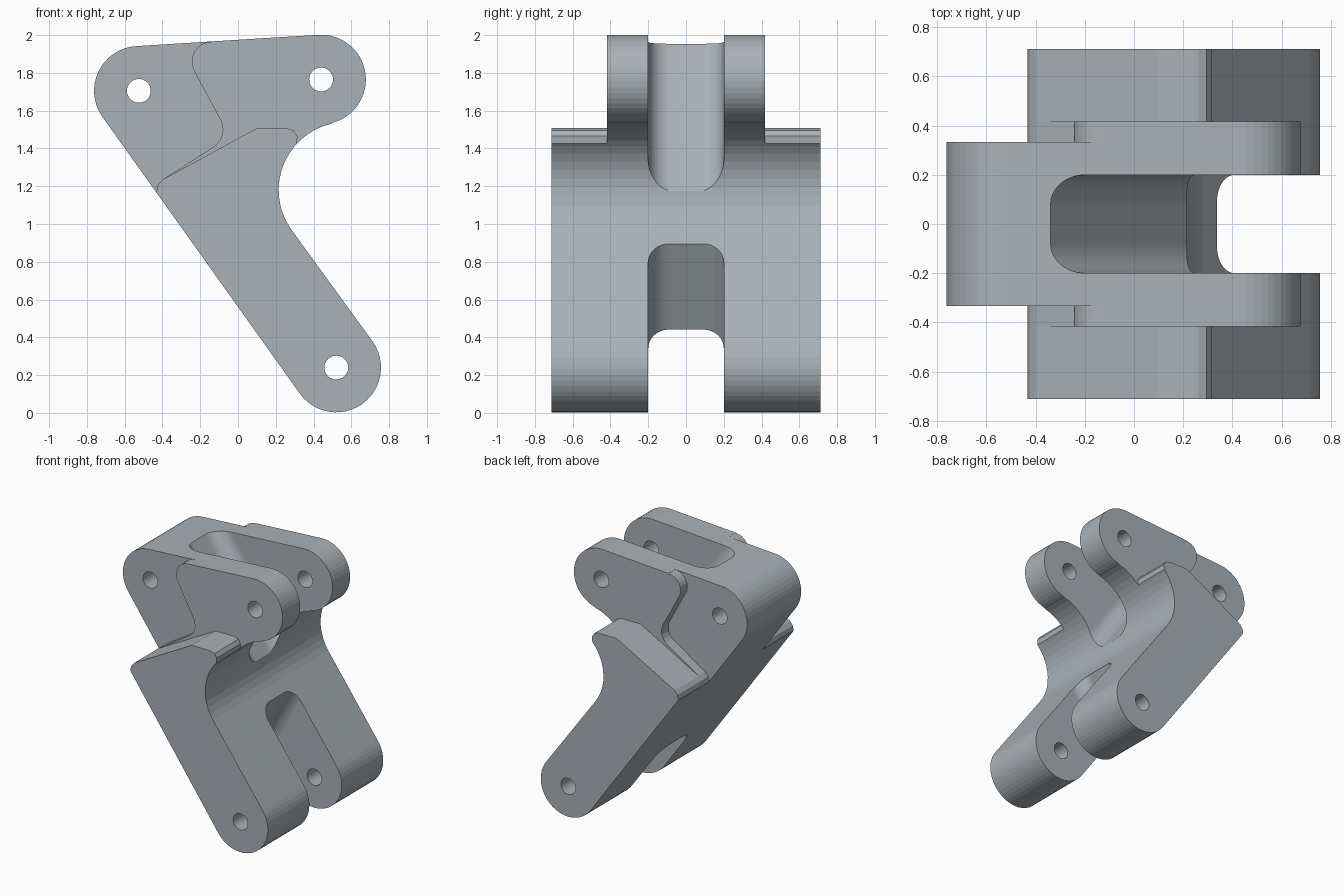
import bpy, bmesh
from math import cos, sin, radians
from mathutils import Vector

if "Cube" in bpy.data.objects:
    bpy.data.objects.remove(bpy.data.objects["Cube"], do_unlink=True)

# Material
steel = bpy.data.materials.new("steel_grey")
steel.use_nodes = True
colour = (0.40, 0.44, 0.47, 1)
steel.diffuse_color = colour
steel.node_tree.nodes["Principled BSDF"].inputs["Base Color"].default_value = colour


def arc(centre, r, a, b, step=7.5):
    """Points on an arc from angle a to angle b, in degrees."""
    n = max(2, round(abs(b - a) / step))
    angles = [radians(a + (b - a) * i / n) for i in range(n + 1)]
    return [(centre[0] + r * cos(t), centre[1] + r * sin(t)) for t in angles]


def prism(name, points, offset):
    """Solid made by sweeping a closed loop of 3D points along an offset."""
    bm = bmesh.new()
    face = bm.faces.new([bm.verts.new(p) for p in points])
    ext = bmesh.ops.extrude_face_region(bm, geom=[face])
    moved = [v for v in ext["geom"] if isinstance(v, bmesh.types.BMVert)]
    bmesh.ops.translate(bm, verts=moved, vec=offset)
    bmesh.ops.recalc_face_normals(bm, faces=bm.faces)
    mesh = bpy.data.meshes.new(name)
    bm.to_mesh(mesh)
    bm.free()
    mesh.materials.append(steel)
    obj = bpy.data.objects.new(name, mesh)
    bpy.context.collection.objects.link(obj)
    return obj


def plate(name, outline, y0, y1):
    return prism(name, [(x, y0, z) for x, z in outline], Vector((0, y1 - y0, 0)))


def slot(name, origin, tilt, radius, low, high, half=0.2, depth=1.5):
    """Rounded channel whose end wall passes through origin, opening along tilt."""
    t = radians(tilt)
    out = Vector((cos(t), 0, sin(t)))
    along = Vector((-sin(t), 0, cos(t)))
    base = Vector((origin[0], 0, origin[1])) + along * low
    section = [(depth, -half), (depth, half)]
    section += arc((radius, half - radius), radius, 90, 180)
    section += arc((radius, radius - half), radius, 180, 270)
    loop = [base + out * u + Vector((0, v, 0)) for u, v in section]
    return prism(name, loop, along * (high - low))


# Pivot centres and the hollow between the two right-hand pivots
left_pivot, right_pivot, foot_pivot = (-0.525, 1.705), (0.44, 1.765), (0.52, 0.24)
hollow = (0.575, 1.18)
R = 0.237

# Full-width body outline
body = (arc(left_pivot, R, 215.5, 93.6)
        + arc(right_pivot, R, 93.6, -77)
        + arc(hollow, 0.36, 103, 215.5)
        + arc(foot_pivot, R, 35.5, -144.5))
bracket = plate("pivot_bracket", body, -0.712, 0.712)

# Top edge of the wide foot slabs
shoulder = [(-0.433, 1.165), (-0.425, 1.205), (-0.40, 1.235), (0.10, 1.507),
            (0.26, 1.507), (0.295, 1.495), (0.315, 1.465), (0.311, 1.425)]
above_shoulder = ([(-0.9, 1.165)] + shoulder
                  + [(0.9, 1.425), (0.9, 2.2), (-0.9, 2.2)])

# Rear edge of the right-hand lugs
lug_edge = ([(-0.14, 2.2)] + arc((-0.14, 1.86), 0.105, 90, 208, 15)
            + arc((-0.19, 1.50), 0.11, 30, -62, 15))
behind_lugs = lug_edge + [p for p in reversed(shoulder[:3])] + [(-0.9, 1.165), (-0.9, 2.2)]

cutters = []
for side in (-1, 1):
    cutters.append(plate("outer_step_cutter", above_shoulder, side * 0.417, side * 0.9))
    cutters.append(plate("inner_step_cutter", behind_lugs, side * 0.333, side * 0.5))

# Fork slots
cutters.append(slot("upper_slot_cutter", (-0.34, 1.955), 35.5, 0.12, -1.2, 0.4))
cutters.append(slot("foot_slot_cutter", (0.34, 0.9), -29, 0.11, -1.2, 0.3))

# Pin holes
for pivot in (left_pivot, right_pivot, foot_pivot):
    cutters.append(plate("pin_hole_cutter", arc(pivot, 0.063, 0, 360, 12)[:-1], -1, 1))

# Cut everything from the body
for cutter in cutters:
    cutter.hide_render = True
    mod = bracket.modifiers.new("cut", "BOOLEAN")
    mod.operation = "DIFFERENCE"
    mod.solver = "EXACT"
    mod.object = cutter

graph = bpy.context.evaluated_depsgraph_get()
finished = bpy.data.meshes.new_from_object(bracket.evaluated_get(graph))
bracket.modifiers.clear()
bracket.data = finished
for cutter in cutters:
    bpy.data.objects.remove(cutter, do_unlink=True)
